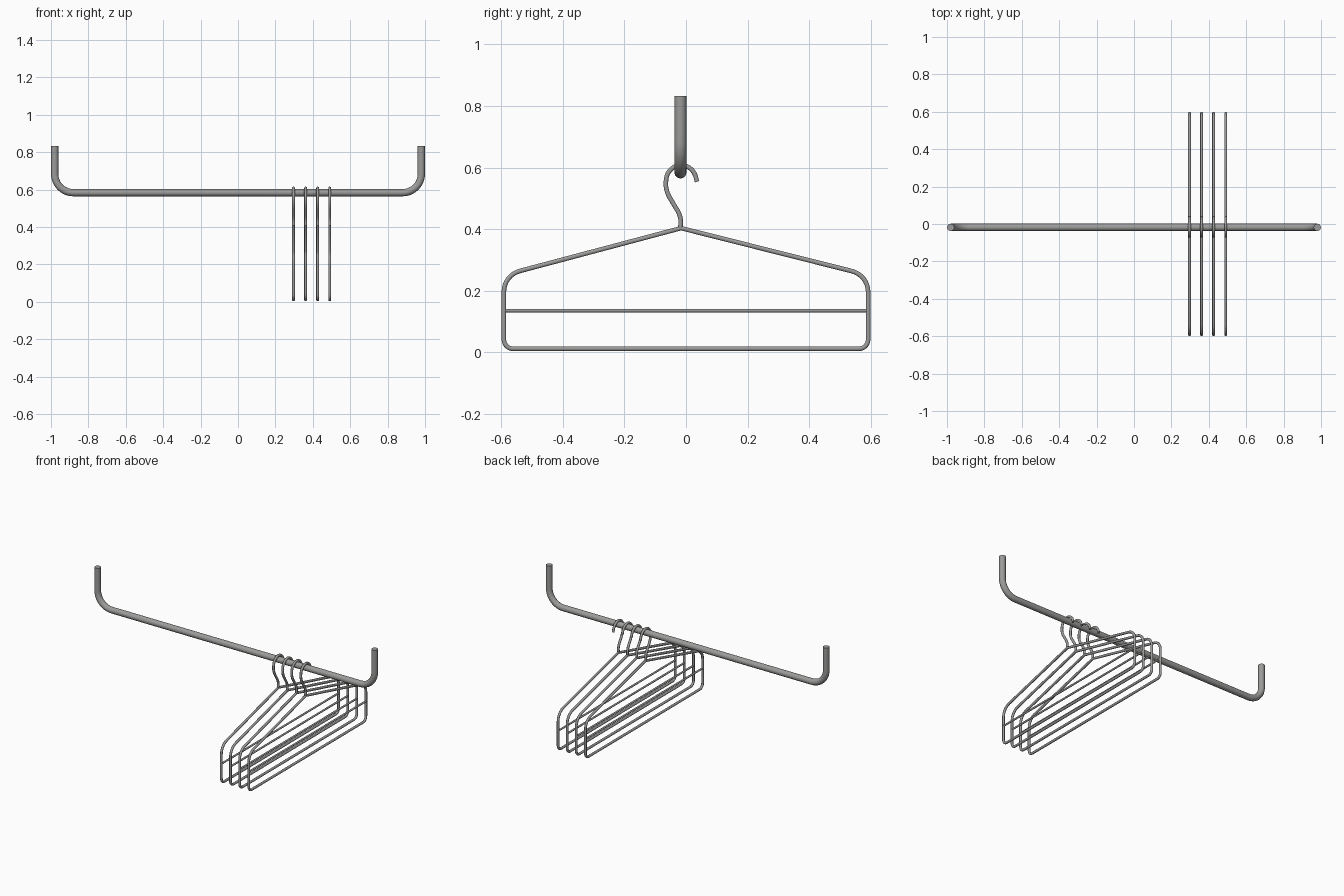
import bpy
import math
from mathutils import Vector

cube = bpy.data.objects.get("Cube")
if cube:
    bpy.data.objects.remove(cube, do_unlink=True)

steel = bpy.data.materials.new("grey steel")
steel.use_nodes = True
GREY = (0.33, 0.33, 0.325, 1)
steel.diffuse_color = GREY
steel.node_tree.nodes["Principled BSDF"].inputs["Base Color"].default_value = GREY


def rounded(corners, closed=False, steps=8):
    """Path through (a, z, radius) corners, each rounded by an arc."""
    path, n = [], len(corners)
    for i, (a, z, r) in enumerate(corners):
        p = Vector((a, z))
        if r == 0 or (not closed and i in (0, n - 1)):
            path.append(p)
            continue
        u = (Vector(corners[i - 1][:2]) - p).normalized()
        v = (Vector(corners[(i + 1) % n][:2]) - p).normalized()
        half = u.angle(v) / 2
        centre = p + (u + v).normalized() * r / math.sin(half)
        start = p + u * r / math.tan(half) - centre
        end = p + v * r / math.tan(half) - centre
        sweep = start.angle(end)
        for k in range(steps + 1):
            t = k / steps
            arc = start * math.sin((1 - t) * sweep) + end * math.sin(t * sweep)
            path.append(centre + arc / math.sin(sweep))
    return path


def tube(name, points, radius, closed=False, smooth_path=False, res=3):
    """Round bar swept along the points, as a mesh."""
    curve = bpy.data.curves.new(name, "CURVE")
    curve.dimensions = "3D"
    curve.bevel_depth = radius
    curve.bevel_resolution = res
    curve.use_fill_caps = True
    curve.resolution_u = 4
    if smooth_path:
        spline = curve.splines.new("BEZIER")
        spline.bezier_points.add(len(points) - 1)
        for bp, p in zip(spline.bezier_points, points):
            bp.co = p
            bp.handle_left_type = bp.handle_right_type = "AUTO"
    else:
        spline = curve.splines.new("POLY")
        spline.points.add(len(points) - 1)
        for sp, p in zip(spline.points, points):
            sp.co = (*p, 1)
    spline.use_cyclic_u = closed
    curve.materials.append(steel)
    obj = bpy.data.objects.new(name, curve)
    bpy.context.collection.objects.link(obj)
    bpy.ops.object.select_all(action="DESELECT")
    obj.select_set(True)
    bpy.context.view_layer.objects.active = obj
    bpy.ops.object.convert(target="MESH")
    obj = bpy.context.view_layer.objects.active
    bpy.ops.object.shade_smooth_by_angle(angle=math.radians(40))
    return obj


# Hanging rail with upturned ends
MID_Y = -0.018
rail = rounded([(-0.98, 0.833, 0), (-0.98, 0.584, 0.1),
                (0.98, 0.584, 0.1), (0.98, 0.833, 0)], steps=12)
tube("rail", [(a, MID_Y, z) for a, z in rail], 0.0195, res=6)

# One hanger: closed frame, trouser bar and hook
WIRE = 0.0078
frame = rounded([(-0.016, 0.403, 0), (-0.592, 0.25, 0.07), (-0.592, 0.011, 0.03),
                 (0.592, 0.011, 0.03), (0.592, 0.25, 0.07)], closed=True)
hook = [(-0.018, 0.403), (-0.019, 0.44), (-0.042, 0.484), (-0.061, 0.52),
        (-0.065, 0.557), (-0.055, 0.587), (-0.02, 0.608), (0.006, 0.602),
        (0.026, 0.583), (0.036, 0.554)]
parts = [
    tube("hanger_frame_1", [(0, a, z) for a, z in frame], WIRE, closed=True),
    tube("hanger_bar_1", [(0, -0.592, 0.135), (0, 0.592, 0.135)], 0.006),
    tube("hanger_hook_1", [(0, a, z) for a, z in hook], WIRE, smooth_path=True),
]

# Row of four hangers along the rail
for i in range(4):
    for part in parts:
        obj = part
        if i:
            obj = part.copy()
            obj.name = part.name[:-1] + str(i + 1)
            bpy.context.collection.objects.link(obj)
        obj.location.x = 0.297 + 0.0645 * i
